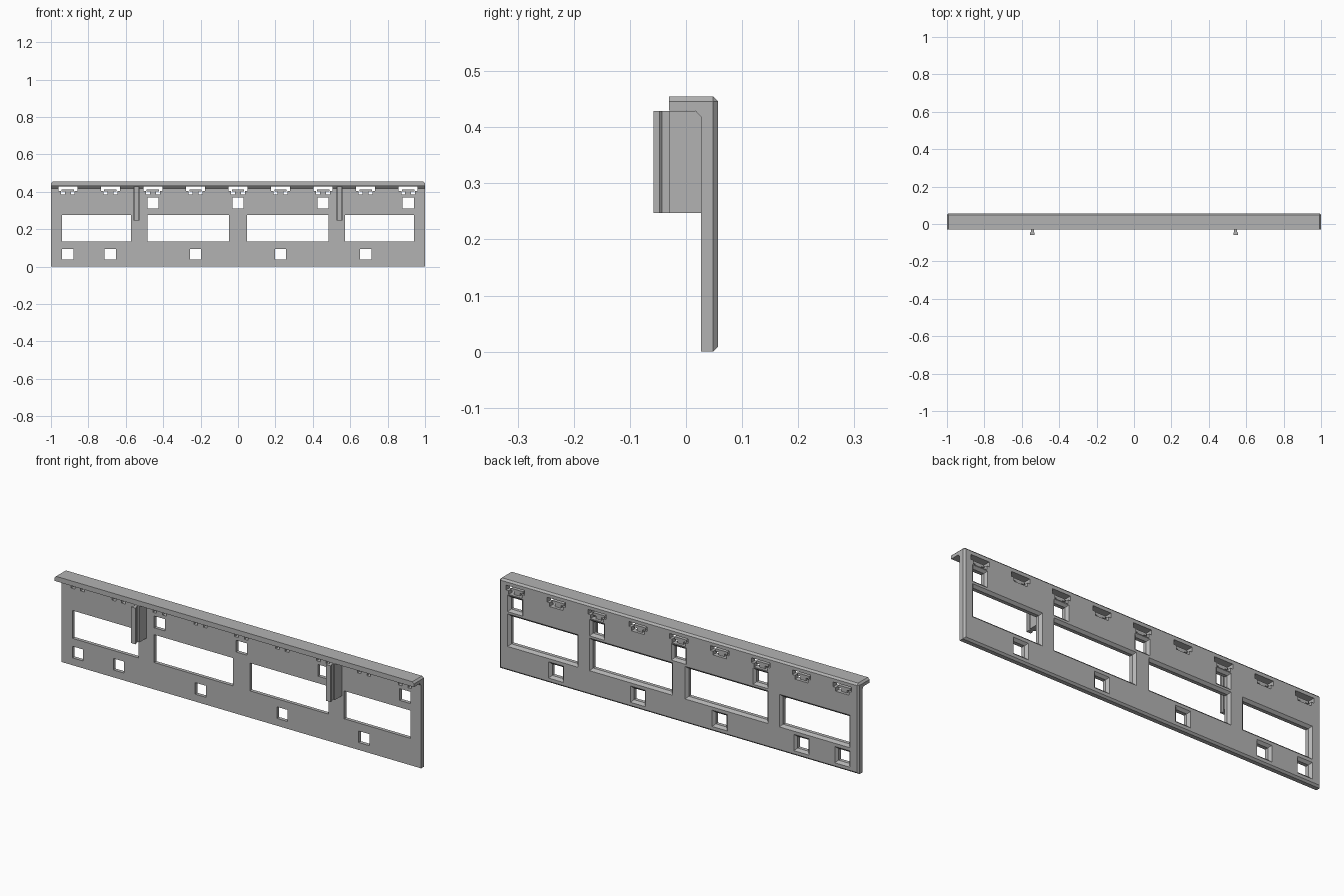
import bpy, bmesh
from mathutils import Vector

cube = bpy.data.objects.get("Cube")
if cube:
    bpy.data.objects.remove(cube, do_unlink=True)

grey = bpy.data.materials.new("plain grey")
grey.use_nodes = True
COLOUR = (0.45, 0.45, 0.45, 1)
grey.diffuse_color = COLOUR
grey.node_tree.nodes["Principled BSDF"].inputs["Base Color"].default_value = COLOUR

FRONT, BACK, TOP, EDGE = 0.027, 0.057, 0.455, 0.009


def loft(bm, loops):
    """Closed solid through a list of matching vertex loops."""
    rings = [[bm.verts.new(p) for p in loop] for loop in loops]
    n = len(rings[0])
    for a, b in zip(rings, rings[1:]):
        for i in range(n):
            j = (i + 1) % n
            bm.faces.new((a[i], a[j], b[j], b[i]))
    bm.faces.new(rings[0][::-1])
    bm.faces.new(rings[-1])


def finish(bm, name):
    bmesh.ops.recalc_face_normals(bm, faces=bm.faces)
    mesh = bpy.data.meshes.new(name)
    bm.to_mesh(mesh)
    bm.free()
    mesh.materials.append(grey)
    obj = bpy.data.objects.new(name, mesh)
    bpy.context.collection.objects.link(obj)
    return obj


def rect(x0, x1, z0, z1, y, grow=0):
    return [(x0 - grow, y, z0 - grow), (x1 + grow, y, z0 - grow),
            (x1 + grow, y, z1 + grow), (x0 - grow, y, z1 + grow)]


# Panel with a forward lip, swept along x, its rear rim chamfered
section = [(FRONT, 0), (BACK, 0), (BACK, TOP), (-0.03, TOP),
           (-0.03, 0.43), (0.016, 0.43), (FRONT, 0.418)]
bm = bmesh.new()
loft(bm, [[(x, y, z) for y, z in section] for x in (-1, 1)])
rim = []
for e in bm.edges:
    a, b = (v.co for v in e.verts)
    on_back = min(a.y, b.y) > BACK - 0.001
    top_end = min(a.z, b.z) > TOP - 0.001 and abs(a.x - b.x) < 0.001
    if on_back or top_end:
        rim.append(e)
bmesh.ops.bevel(bm, geom=rim, offset=EDGE, segments=1, affect='EDGES')
panel = finish(bm, "panel")

# Openings that flare towards the rear
openings = [(s * a, s * b, 0.135, 0.275)
            for s, a, b in ((-1, 0.94, 0.572), (-1, 0.485, 0.047),
                            (1, 0.047, 0.485), (1, 0.572, 0.94))]
PITCH = 0.2275
openings += [(k * PITCH - 0.03, k * PITCH + 0.03, 0.037, 0.095) for k in (-4, -3, -1, 1, 3)]
openings += [(k * PITCH - 0.03, k * PITCH + 0.03, 0.31, 0.369) for k in (-2, 0, 2, 4)]
bm = bmesh.new()
for x0, x1, z0, z1 in openings:
    x0, x1 = sorted((x0, x1))
    loft(bm, [rect(x0, x1, z0, z1, 0.01), rect(x0, x1, z0, z1, BACK - 0.012),
              rect(x0, x1, z0, z1, BACK, 0.012), rect(x0, x1, z0, z1, BACK + 0.01, 0.012)])

# Stepped clip slots under the lip
slot = [(-0.037, 0.386), (0.037, 0.386), (0.037, 0.405), (0.051, 0.405),
        (0.051, 0.429), (-0.051, 0.429), (-0.051, 0.405), (-0.037, 0.405)]
slots = [k * PITCH for k in range(-4, 5)]
for c in slots:
    loft(bm, [[(c + x, y, z) for x, z in slot] for y in (0.01, BACK + 0.01)])
cutter = finish(bm, "opening_cutter")
cutter.hide_render = True
cutter.hide_viewport = True

cut = panel.modifiers.new("openings", 'BOOLEAN')
cut.operation = 'DIFFERENCE'
cut.solver = 'EXACT'
cut.object = cutter
bpy.context.view_layer.update()
baked = bpy.data.meshes.new_from_object(panel.evaluated_get(bpy.context.evaluated_depsgraph_get()))
panel.modifiers.clear()
panel.data = baked
bpy.data.objects.remove(cutter, do_unlink=True)

# T-shaped tongue in each slot
tongue = [(-0.016, 0.384), (0.016, 0.384), (0.016, 0.4), (0.033, 0.4),
          (0.033, 0.413), (-0.033, 0.413), (-0.033, 0.4), (-0.016, 0.4)]
bm = bmesh.new()
for c in slots:
    loft(bm, [[(c + x, y, z) for x, z in tongue] for y in (FRONT, FRONT + 0.016)])
finish(bm, "clip_tongues")

# Upright ribs with a grooved, flared front edge
half = [(0.016, FRONT + 0.003), (0.016, -0.03), (0.008, -0.03),
        (0.008, -0.043), (0.012, -0.047), (0.012, -0.058)]
outline = half + [(-x, y) for x, y in reversed(half)]
for side, c in (("right", -0.543), ("left", 0.543)):
    bm = bmesh.new()
    loft(bm, [[(c + x, y, z) for x, y in outline] for z in (0.247, 0.429)])
    finish(bm, side + "_rib")
